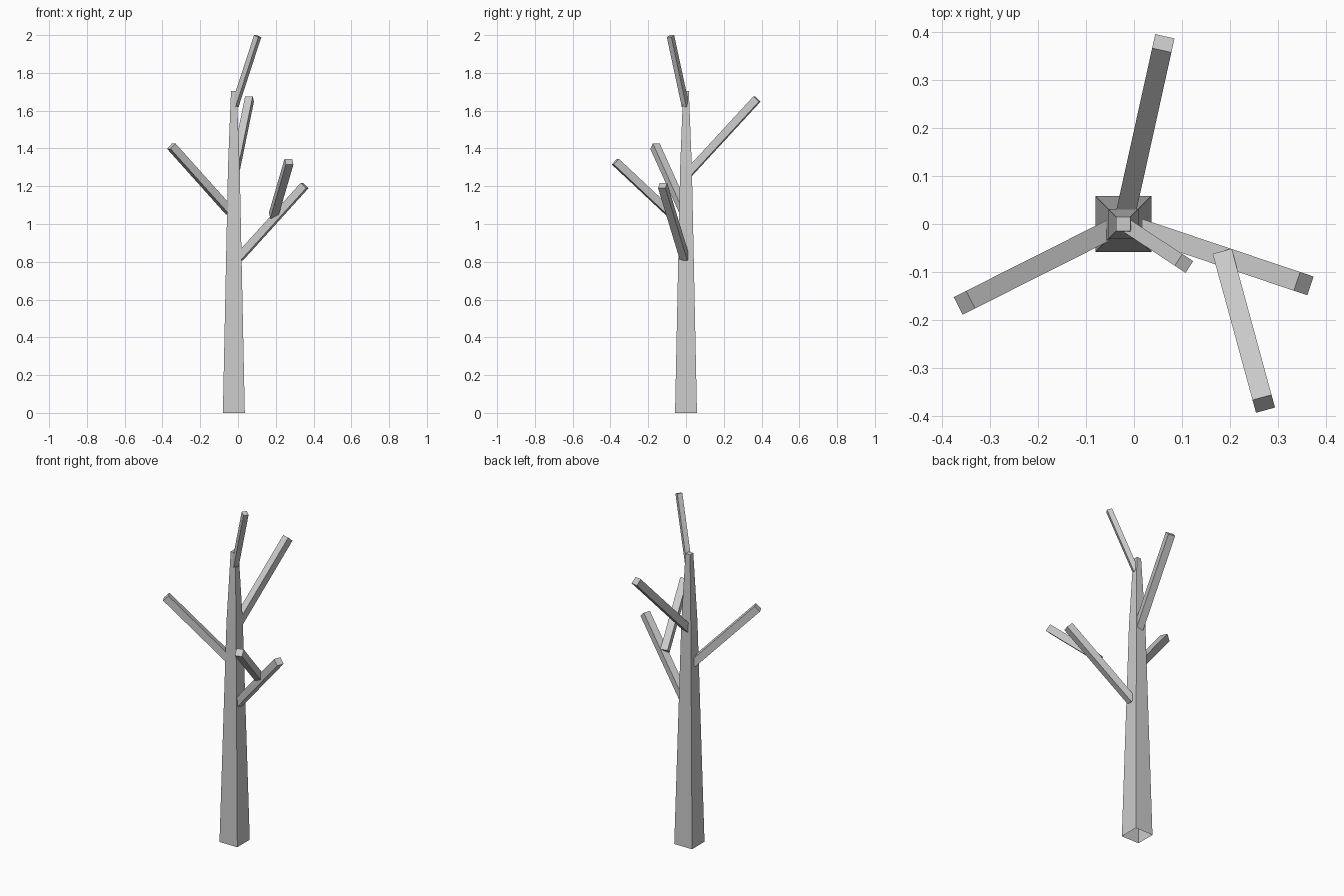
import bpy
import bmesh
from mathutils import Vector

cube = bpy.data.objects.get("Cube")
if cube:
    bpy.data.objects.remove(cube, do_unlink=True)

# Single bark colour
bark = bpy.data.materials.new("bark grey")
bark.use_nodes = True
bark.diffuse_color = (0.6, 0.6, 0.6, 1)
bark.node_tree.nodes["Principled BSDF"].inputs["Base Color"].default_value = (0.6, 0.6, 0.6, 1)


def square_ring(bm, centre, side, up, half):
    """Four vertices of a square spanned by two directions."""
    corners = [(-1, -1), (1, -1), (1, 1), (-1, 1)]
    return [bm.verts.new(centre + side * a * half + up * b * half) for a, b in corners]


def make_limb(name, sections, side, up, close_start=True):
    """Loft square sections, each given as (centre, half width)."""
    bm = bmesh.new()
    rings = [square_ring(bm, Vector(c), side, up, h) for c, h in sections]
    for low, high in zip(rings, rings[1:]):
        for i in range(4):
            j = (i + 1) % 4
            bm.faces.new((low[i], low[j], high[j], high[i]))
    bm.faces.new(rings[-1])
    if close_start:
        bm.faces.new(rings[0][::-1])
        bmesh.ops.recalc_face_normals(bm, faces=bm.faces)
    mesh = bpy.data.meshes.new(name)
    bm.to_mesh(mesh)
    bm.free()
    mesh.materials.append(bark)
    obj = bpy.data.objects.new(name, mesh)
    bpy.context.collection.objects.link(obj)
    return obj


def make_branch(name, start, end, half):
    """Straight square branch with level sides."""
    axis = (Vector(end) - Vector(start)).normalized()
    side = axis.cross(Vector((0, 0, 1))).normalized()
    make_limb(name, [(start, half), (end, half)], side, side.cross(axis))


# Tapered trunk, open underneath
trunk_x = -0.022
profile = [(0, 0.058), (1.3, 0.031), (1.705, 0.015)]
make_limb("trunk", [((trunk_x, 0, z), h) for z, h in profile],
          Vector((1, 0, 0)), Vector((0, 1, 0)), close_start=False)

# Branches
make_branch("left_branch", (0.005, -0.007, 0.82), (0.353, -0.124, 1.204), 0.0205)
make_branch("left_side_branch", (0.187, -0.07, 1.045), (0.27, -0.374, 1.33), 0.0205)
make_branch("right_branch", (-0.041, -0.007, 1.064), (-0.353, -0.164, 1.412), 0.0205)
make_branch("back_branch", (-0.02, 0.01, 1.265), (0.061, 0.376, 1.662), 0.0205)
make_branch("top_branch", (-0.016, -0.003, 1.626), (0.104, -0.082, 1.994), 0.0145)
